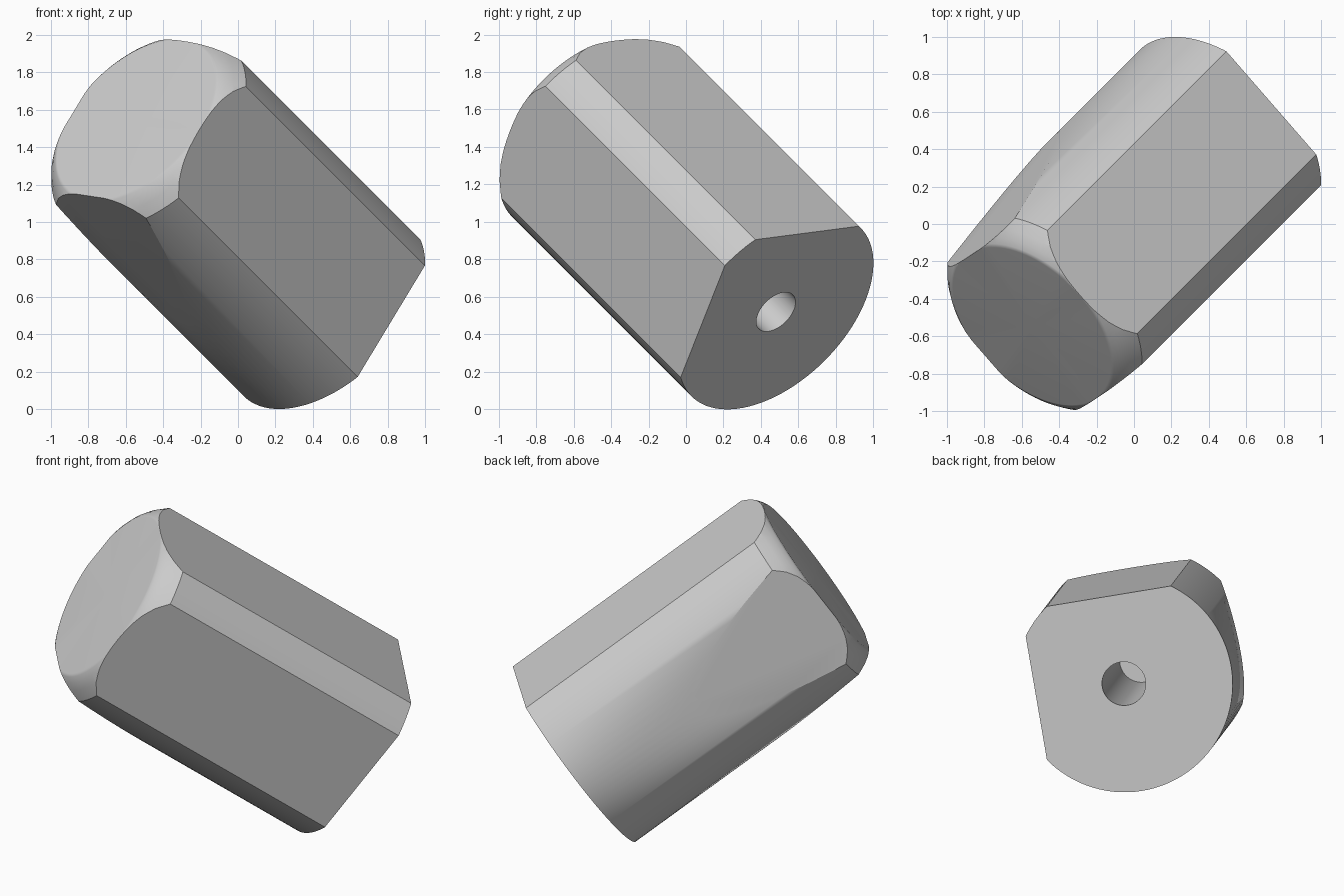
import bpy, bmesh, math
from mathutils import Vector, Matrix

cube = bpy.data.objects.get("Cube")
if cube:
    bpy.data.objects.remove(cube, do_unlink=True)

RADIUS, FLAT = 0.637, 0.52      # round body and distance of the flats
BODY, HOLE_R, HOLE_D = 1.658, 0.128, 1.45
WEDGE_START = 0.8               # height where the tapered flats begin

# Single grey finish
grey = bpy.data.materials.new("plain_grey")
grey.use_nodes = True
colour = (0.6, 0.6, 0.6, 1)
grey.diffuse_color = colour
grey.node_tree.nodes["Principled BSDF"].inputs["Base Color"].default_value = colour

# Half profile: blind bore, base, wall, rounded chamfer, end disc
profile = [(0, HOLE_D), (HOLE_R, HOLE_D), (HOLE_R, 0), (RADIUS, 0), (RADIUS, BODY)]
r, z = profile[-1]
for inset, angle in ((0.04, 55), (0.035, 45), (0.028, 35), (0.018, 25)):
    r, z = r - inset, z + inset * math.tan(math.radians(angle))
    profile.append((r, z))
profile.append((0, z))

bm = bmesh.new()
verts = [bm.verts.new((r, 0, z)) for r, z in profile]
edges = [bm.edges.new(pair) for pair in zip(verts, verts[1:])]
bmesh.ops.spin(bm, geom=verts + edges, cent=(0, 0, 0), axis=(0, 0, 1),
               angle=math.tau, steps=96)
bmesh.ops.remove_doubles(bm, verts=bm.verts[:], dist=1e-4)
bmesh.ops.recalc_face_normals(bm, faces=bm.faces[:])


def slice_flat(point, normal):
    """Cut away everything outside a plane and close the cut."""
    cut = bmesh.ops.bisect_plane(bm, geom=bm.verts[:] + bm.edges[:] + bm.faces[:],
                                 dist=1e-5, plane_co=point, plane_no=normal,
                                 clear_outer=True)
    rim = [e for e in cut["geom_cut"]
           if isinstance(e, bmesh.types.BMEdge) and e.is_boundary]
    bmesh.ops.edgeloop_fill(bm, edges=rim)


# Two full-length flats and two tapered flats opposite them
tilt = (RADIUS - FLAT) / (BODY - WEDGE_START)
for side in (Vector((1, 0, 0)), Vector((0, -1, 0))):
    slice_flat(side * FLAT, side)
    slice_flat(-side * FLAT + Vector((0, 0, BODY)), -side + Vector((0, 0, tilt)))
bmesh.ops.recalc_face_normals(bm, faces=bm.faces[:])

mesh = bpy.data.meshes.new("bored_plug")
bm.to_mesh(mesh)
bm.free()
mesh.materials.append(grey)
plug = bpy.data.objects.new("bored_plug", mesh)
bpy.context.collection.objects.link(plug)

# Tip the axis onto the space diagonal, bore facing down and back
axis = Vector((-1, -1, 1)).normalized()
flat_dir = Vector((0.49, 0.32, 0.82))
flat_dir = (flat_dir - axis * flat_dir.dot(axis)).normalized()
turn = Matrix((flat_dir, axis.cross(flat_dir), axis)).transposed().to_4x4()
plug.matrix_world = Matrix.Translation((0.48, 0.48, 0.52)) @ turn

bpy.context.view_layer.objects.active = plug
plug.select_set(True)
bpy.ops.object.shade_smooth_by_angle(angle=math.radians(29))
weighted = plug.modifiers.new("flat_normals", 'WEIGHTED_NORMAL')
weighted.keep_sharp = True
